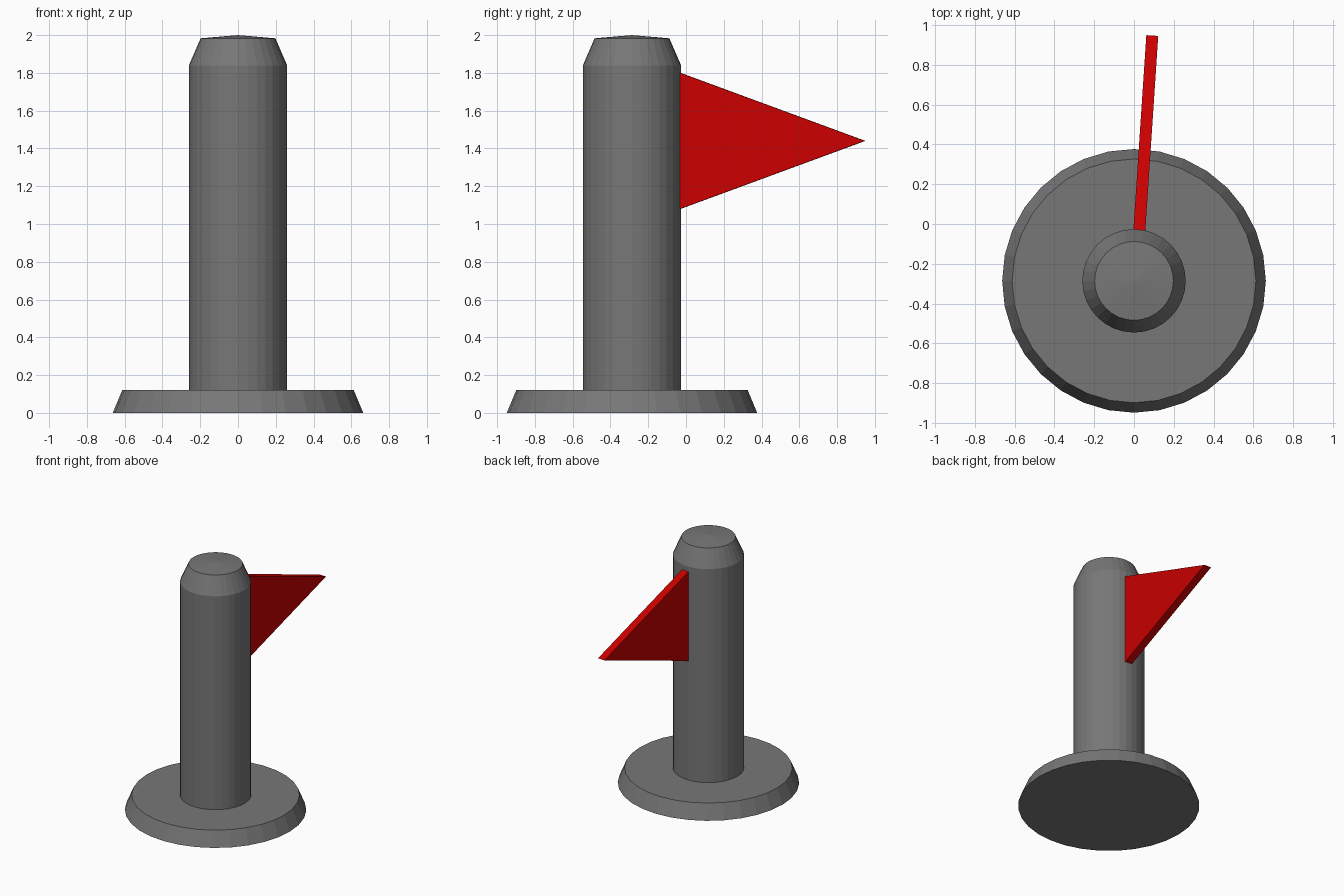
import bpy, bmesh, math
from mathutils import Matrix

if "Cube" in bpy.data.objects:
    bpy.data.objects.remove(bpy.data.objects["Cube"])

SIDES = 32
AXIS_Y = -0.286


def material(name, color):
    mat = bpy.data.materials.new(name)
    mat.diffuse_color = (*color, 1)
    mat.use_nodes = True
    mat.node_tree.nodes["Principled BSDF"].inputs["Base Color"].default_value = mat.diffuse_color
    return mat


GREY = material("dark_grey", (0.185, 0.185, 0.185))
RED = material("red", (0.6, 0.0, 0.0))


def finish(name, bm, mat):
    bmesh.ops.recalc_face_normals(bm, faces=bm.faces)
    mesh = bpy.data.meshes.new(name)
    bm.to_mesh(mesh)
    bm.free()
    mesh.materials.append(mat)
    obj = bpy.data.objects.new(name, mesh)
    bpy.context.collection.objects.link(obj)
    return obj


def lathe(name, profile, apex=None):
    """Flat-sided turned part from (radius, z) pairs, with optional apex height."""
    bm = bmesh.new()
    rings = []
    for r, z in profile:
        angles = [2 * math.pi * i / SIDES for i in range(SIDES)]
        rings.append([bm.verts.new((r * math.cos(a), r * math.sin(a), z)) for a in angles])
    for lo, hi in zip(rings, rings[1:]):
        for i in range(SIDES):
            j = (i + 1) % SIDES
            bm.faces.new((lo[i], lo[j], hi[j], hi[i]))
    bm.faces.new(rings[0][::-1])
    top = rings[-1]
    if apex is None:
        bm.faces.new(top)
    else:
        tip = bm.verts.new((0, 0, apex))
        for i in range(SIDES):
            bm.faces.new((top[i], top[(i + 1) % SIDES], tip))
    obj = finish(name, bm, GREY)
    obj.location.y = AXIS_Y
    return obj


# Round foot with sloping rim
lathe("base", [(0.663, 0), (0.613, 0.12)])

# Post with chamfered shoulder and very shallow conical top
lathe("post", [(0.26, 0.12), (0.26, 1.84), (0.198, 1.983)], apex=2.0)

# Triangular pennant, turned slightly about the vertical
bm = bmesh.new()
tri = bm.faces.new([bm.verts.new((-0.03, y, z)) for y, z in ((0, 1.08), (0.98, 1.44), (0, 1.80))])
new = bmesh.ops.extrude_face_region(bm, geom=[tri])["geom"]
bmesh.ops.translate(bm, vec=(0.06, 0, 0), verts=[g for g in new if isinstance(g, bmesh.types.BMVert)])
bmesh.ops.transform(bm, matrix=Matrix.Rotation(math.radians(-3.8), 4, 'Z'), verts=bm.verts)
flag = finish("flag", bm, RED)
flag.location = (0.027, -0.03, 0)
